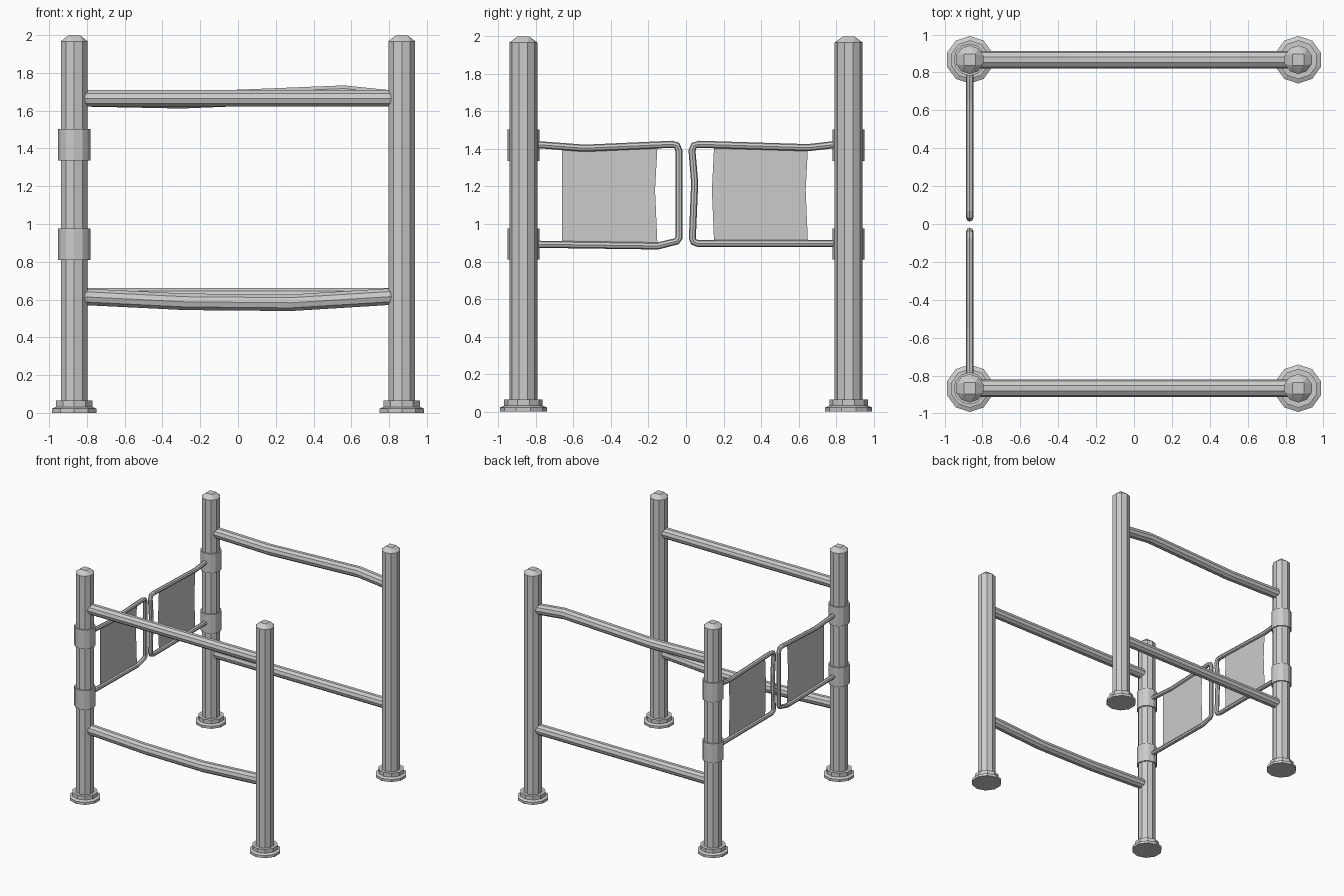
import bpy, bmesh
from math import sin, cos, pi
from mathutils import Vector

if "Cube" in bpy.data.objects:
    bpy.data.objects.remove(bpy.data.objects["Cube"])

P = 0.867  # post offset from the centre in x and y


def add_object(name, mesh, loc=(0, 0, 0)):
    ob = bpy.data.objects.new(name, mesh)
    ob.location = loc
    bpy.context.collection.objects.link(ob)
    return ob


def ring(bm, r, z, sides):
    return [bm.verts.new((r * sin(2 * pi * i / sides), r * cos(2 * pi * i / sides), z))
            for i in range(sides)]


def lathe(name, profile, sides, loc):
    """Closed turned part from (radius, height) pairs."""
    bm = bmesh.new()
    rings = [ring(bm, r, z, sides) for r, z in profile]
    for a, b in zip(rings, rings[1:]):
        for i in range(sides):
            j = (i + 1) % sides
            bm.faces.new((a[i], a[j], b[j], b[i]))
    bm.faces.new(rings[0])
    bm.faces.new(rings[-1])
    bmesh.ops.recalc_face_normals(bm, faces=bm.faces)
    me = bpy.data.meshes.new(name)
    bm.to_mesh(me)
    bm.free()
    return add_object(name, me, loc)


def post_cap(name, loc):
    """Ten-sided post rim tapering to a small square top."""
    bm = bmesh.new()
    ring(bm, 0.075, 1.967, 10)
    for x in (-0.03, 0.03):
        for y in (-0.03, 0.03):
            bm.verts.new((x, y, 2.0))
    bmesh.ops.convex_hull(bm, input=bm.verts[:])
    bmesh.ops.dissolve_limit(bm, angle_limit=0.01, verts=bm.verts[:], edges=bm.edges[:])
    bmesh.ops.recalc_face_normals(bm, faces=bm.faces)
    me = bpy.data.meshes.new(name)
    bm.to_mesh(me)
    bm.free()
    add_object(name, me, loc)


def tube(name, points, radius, res):
    """Flat-shaded tube along a polyline."""
    cu = bpy.data.curves.new(name + "_path", 'CURVE')
    cu.dimensions = '3D'
    cu.bevel_depth = radius
    cu.bevel_resolution = res
    cu.use_fill_caps = True
    sp = cu.splines.new('POLY')
    sp.points.add(len(points) - 1)
    sp.use_smooth = False
    for p, co in zip(sp.points, points):
        p.co = (*co, 1)
    tmp = bpy.data.objects.new(name + "_path", cu)
    bpy.context.collection.objects.link(tmp)
    bpy.context.view_layer.update()
    dg = bpy.context.evaluated_depsgraph_get()
    me = bpy.data.meshes.new_from_object(tmp.evaluated_get(dg))
    bpy.data.objects.remove(tmp)
    me.name = name
    add_object(name, me)


def panel(name, outline):
    me = bpy.data.meshes.new(name)
    me.from_pydata([(-P, y, z) for y, z in outline], [], [range(len(outline))])
    add_object(name, me)


# Posts with stepped feet and caps, gate posts also get collars
for sy, side in ((-1, "front"), (1, "back")):
    for sx, hand in ((-1, "left"), (1, "right")):
        tag, loc = f"{side}_{hand}", (sx * P, sy * P, 0)
        lathe(f"{tag}_foot", [(0.125, 0), (0.125, 0.022), (0.102, 0.032), (0.102, 0.065)], 10, loc)
        lathe(f"{tag}_post", [(0.075, 0.01), (0.075, 1.967)], 10, loc)
        post_cap(f"{tag}_cap", loc)
        if sx < 0:
            for z, level in ((0.893, "lower"), (1.42, "upper")):
                lathe(f"{tag}_{level}_collar", [(0.085, z - 0.083), (0.085, z + 0.083)], 12, loc)

# Side rails, two of them bent
rails = {
    "front_upper_rail": (-P, [(-P, 1.665), (P, 1.665)]),
    "front_lower_rail": (-P, [(-P, 0.617), (-0.28, 0.588), (0.28, 0.583), (0.8, 0.615), (P, 0.617)]),
    "back_upper_rail": (P, [(-P, 1.665), (-0.8, 1.665), (-0.3, 1.655), (0.56, 1.69), (0.8, 1.665), (P, 1.66)]),
    "back_lower_rail": (P, [(-P, 0.617), (P, 0.617)]),
}
for name, (y, path) in rails.items():
    tube(name, [(x, y, z) for x, z in path], 0.046, 3)

# Gate frames (y, z paths) on the left side
gates = {
    "front_gate_frame": [(-P, 1.427), (-0.79, 1.423), (-0.54, 1.404), (-0.075, 1.425), (-0.048, 1.418),
                         (-0.038, 1.39), (-0.038, 0.925), (-0.05, 0.908), (-0.15, 0.883), (-P, 0.893)],
    "back_gate_frame": [(P, 1.427), (0.79, 1.423), (0.65, 1.407), (0.07, 1.425), (0.042, 1.418),
                        (0.032, 1.39), (0.046, 1.22), (0.034, 0.925), (0.041, 0.905), (0.065, 0.896), (P, 0.896)],
}
for name, path in gates.items():
    tube(name, [(-P, y, z) for y, z in path], 0.019, 2)

# Thin cloth panels hung between the gate bars
panel("front_gate_panel", [(-0.66, 0.89), (-0.152, 0.885), (-0.165, 1.18), (-0.152, 1.42),
                           (-0.54, 1.404), (-0.66, 1.413)])
panel("back_gate_panel", [(0.15, 0.896), (0.65, 0.896), (0.638, 1.18), (0.65, 1.407),
                          (0.15, 1.42), (0.138, 1.18)])
